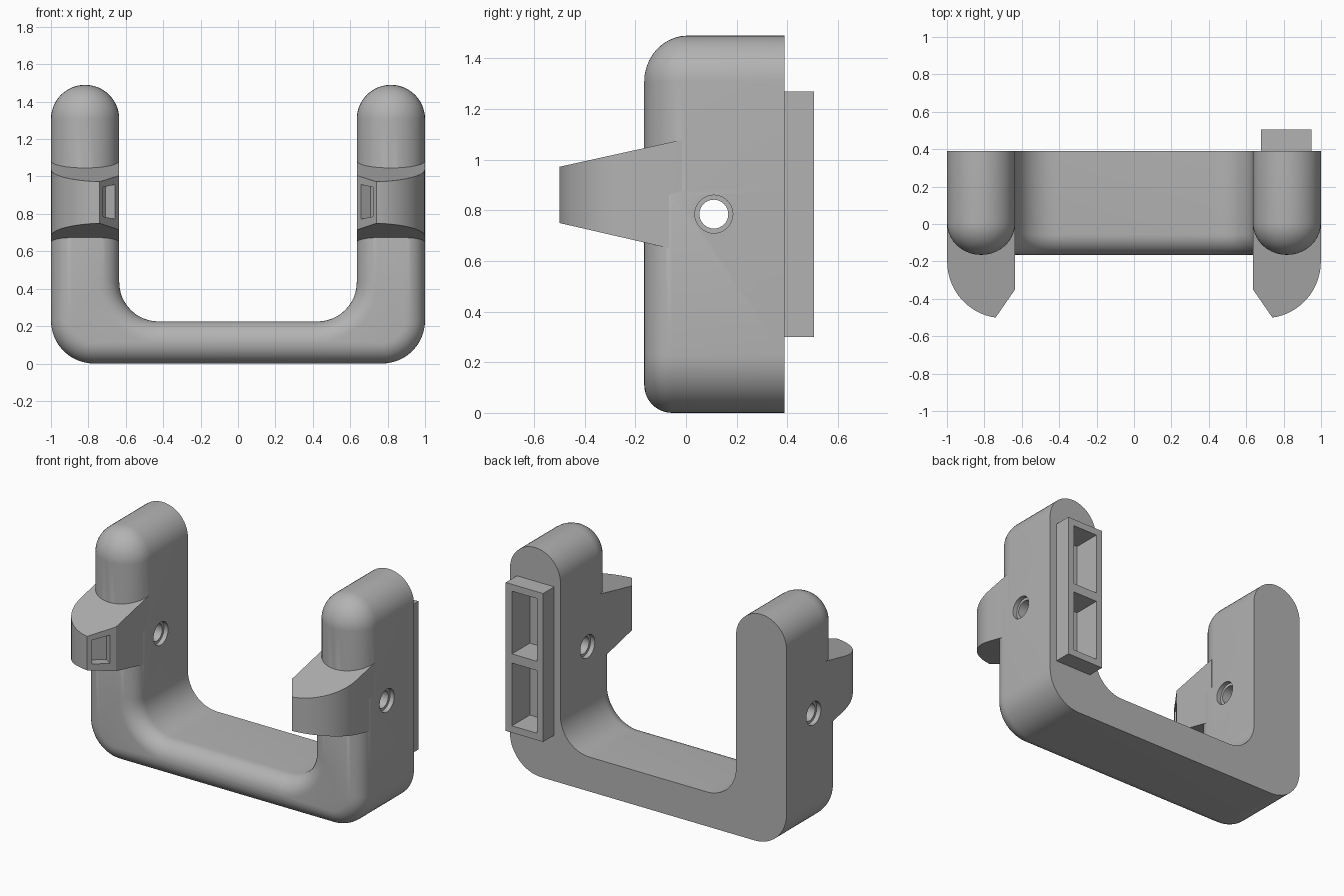
import bpy, bmesh
from math import sin, cos, pi
from mathutils import Vector

cube = bpy.data.objects.get("Cube")
if cube:
    bpy.data.objects.remove(cube, do_unlink=True)

grey = bpy.data.materials.new("plain grey")
grey.use_nodes = True
COLOUR = (0.45, 0.45, 0.45, 1)
grey.diffuse_color = COLOUR
grey.node_tree.nodes["Principled BSDF"].inputs["Base Color"].default_value = COLOUR

FRONT, BACK = -0.165, 0.39
ARM_X, ARM_R = 0.8175, 0.1825


def finish(name, bm):
    bmesh.ops.remove_doubles(bm, verts=bm.verts, dist=0.0002)
    bmesh.ops.recalc_face_normals(bm, faces=bm.faces)
    mesh = bpy.data.meshes.new(name)
    bm.to_mesh(mesh)
    bm.free()
    mesh.materials.append(grey)
    ob = bpy.data.objects.new(name, mesh)
    bpy.context.collection.objects.link(ob)
    return ob


def loft(name, rings, caps=False):
    bm = bmesh.new()
    rows = [[bm.verts.new(p) for p in ring] for ring in rings]
    n = len(rows[0])
    for a, b in zip(rows, rows[1:]):
        for i in range(n):
            k = (i + 1) % n
            bm.faces.new((a[i], a[k], b[k], b[i]))
    if caps:
        bm.faces.new(rows[0])
        bm.faces.new(rows[-1])
    return finish(name, bm)


def box(name, lo, hi):
    corners = [(lo[0], lo[1]), (hi[0], lo[1]), (hi[0], hi[1]), (lo[0], hi[1])]
    return loft(name, [[(x, y, z) for x, y in corners] for z in (lo[2], hi[2])], True)


def disc_cutter(name, x0, x1, r):
    ring = [(0.11 + r * cos(2 * pi * i / 32), 0.785 + r * sin(2 * pi * i / 32)) for i in range(32)]
    return loft(name, [[(x, y, z) for y, z in ring] for x in (x0, x1)], True)


def cut(ob, cutters):
    for c in cutters:
        c.hide_render = True
        mod = ob.modifiers.new("cut", "BOOLEAN")
        mod.operation, mod.solver, mod.object = "DIFFERENCE", "EXACT", c
    bpy.context.view_layer.update()
    graph = bpy.context.evaluated_depsgraph_get()
    mesh = bpy.data.meshes.new_from_object(ob.evaluated_get(graph))
    ob.modifiers.clear()
    ob.data = mesh


def smooth(ob):
    bpy.ops.object.select_all(action="DESELECT")
    ob.select_set(True)
    bpy.context.view_layer.objects.active = ob
    bpy.ops.object.shade_smooth_by_angle(angle=0.55)


# U-shaped body: stations pair an outer and an inner outline point with inward normals
stations = []
for i in range(13):
    t = pi / 2 * (1 - i / 12)
    c, s = ARM_R * cos(t), 1.3075 + ARM_R * sin(t)
    stations.append(((-ARM_X - c, s), (cos(t), -sin(t)), (-ARM_X + c, s), (-cos(t), -sin(t)), True))
for z, full in ((0.88, True), (0.86, False)):
    stations.append(((-1, z), (1, 0), (-0.635, z), (-1, 0), full))
for i in range(13):
    t = pi / 2 * i / 12
    c, s = cos(t), sin(t)
    stations.append(((-0.77 - 0.23 * c, 0.23 - 0.23 * s), (c, s),
                     (-0.425 - 0.21 * c, 0.435 - 0.21 * s), (-c, -s), False))


def section(outer, n_out, inner, n_in, full, side):
    inset, depth = (0.1815, 0.172) if full else (0.11, 0.11)
    halves = []
    for p, n in ((outer, n_out), (inner, n_in)):
        pts = [(side * p[0], BACK, p[1])]
        for i in range(11):
            a = pi / 2 * i / 10
            d = inset * (1 - cos(a))
            pts.append((side * (p[0] + n[0] * d), FRONT + depth * (1 - sin(a)), p[1] + n[1] * d))
        halves.append(pts)
    return halves[0] + halves[1][::-1]


rings = [section(*s, 1) for s in stations] + [section(*s, -1) for s in reversed(stations)]
body = loft("u_shaped_body", rings)

# Back socket with two openings on one arm
socket = box("back_socket_frame", (0.68, BACK - 0.01, 0.3), (0.95, 0.505, 1.27))
pockets = [box("socket_cutter", (0.725, 0.32, z), (0.905, 0.6, z + 0.41)) for z in (0.345, 0.815)]
cut(socket, pockets)

# Cross holes with shallow counterbores
holes = []
for side in (-1, 1):
    holes.append(disc_cutter("hole_cutter", side * 0.5, side * 1.1, 0.057))
    holes.append(disc_cutter("counterbore_cutter", side * 0.97, side * 1.1, 0.075))
    holes.append(disc_cutter("counterbore_cutter", side * 0.5, side * 0.665, 0.075))
cut(body, pockets + holes)
smooth(body)


# Front prongs: curved outside, slanted inside face with a sunken window
def top_z(y):
    return 1.082 + 0.22 * y


def bottom_z(y):
    return 0.635 - 0.23 * y


outline = [(-0.999, -0.015)]
for i in range(17):
    a = 1.437 * i / 16
    outline.append((-0.70 - 0.299 * cos(a), -0.2 - 0.303 * sin(a)))
outline += [(-0.636, -0.35), (-0.636, -0.015)]
tip, heel = Vector((-0.74, -0.5)), Vector((-0.636, -0.35))
inward = Vector((-0.82, 0.57))

for side, label in ((-1, "right"), (1, "left")):
    prong = loft(label + "_front_prong",
                 [[(side * x, y, f(y)) for x, y in outline] for f in (bottom_z, top_z)], True)
    window = []
    for d in (-0.05, 0.06):
        ring = []
        for f, h in ((0.17, 0.18), (0.78, 0.18), (0.78, 0.85), (0.17, 0.85)):
            p = tip.lerp(heel, f)
            z = bottom_z(p.y) + h * (top_z(p.y) - bottom_z(p.y))
            p = p + inward * d
            ring.append((side * p.x, p.y, z))
        window.append(ring)
    cutter = loft("window_cutter", window, True)
    cut(prong, [cutter])
    smooth(prong)

# Remove the used cutters
for ob in [o for o in bpy.context.scene.objects if "_cutter" in o.name]:
    bpy.data.objects.remove(ob, do_unlink=True)
